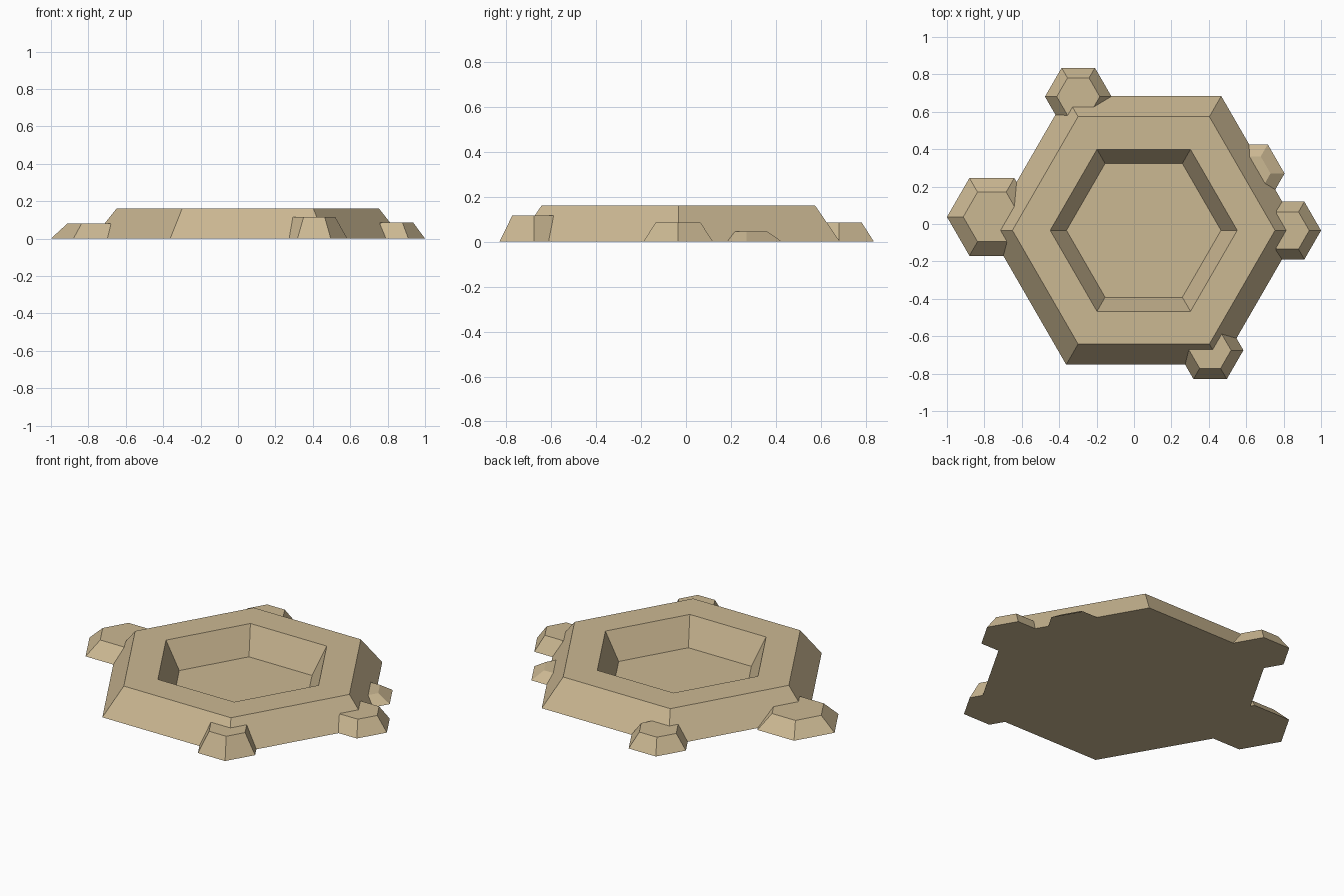
import bpy, bmesh
from math import cos, sin, pi

if "Cube" in bpy.data.objects:
    bpy.data.objects.remove(bpy.data.objects["Cube"])

stone = bpy.data.materials.new("sandstone")
stone.diffuse_color = (0.60, 0.48, 0.29, 1)
stone.use_nodes = True
stone.node_tree.nodes["Principled BSDF"].inputs["Base Color"].default_value = stone.diffuse_color


def hex_stack(name, cx, cy, rings):
    """Closed hexagonal solid through (radius, z) rings, corners pointing along x."""
    bm = bmesh.new()
    loops = [[bm.verts.new((cx + r * cos(i * pi / 3), cy + r * sin(i * pi / 3), z))
              for i in range(6)] for r, z in rings]
    for a, b in zip(loops, loops[1:]):
        for i in range(6):
            j = (i + 1) % 6
            bm.faces.new((a[i], a[j], b[j], b[i]))
    bm.faces.new(loops[0][::-1])
    bm.faces.new(loops[-1])
    bmesh.ops.recalc_face_normals(bm, faces=bm.faces)
    mesh = bpy.data.meshes.new(name)
    bm.to_mesh(mesh)
    bm.free()
    mesh.materials.append(stone)
    obj = bpy.data.objects.new(name, mesh)
    bpy.context.collection.objects.link(obj)
    return obj


# Main block: sloped outside, flat rim, sunken basin reaching almost to the ground
basin = hex_stack("hex_basin", 0.052, -0.034,
                  [(0.829, 0), (0.702, 0.16), (0.50, 0.16), (0.413, 0.003)])

# Small side stones: x, y, base radius, top radius, height
stones = [
    (-0.760, 0.038, 0.240, 0.153, 0.080),
    (-0.298, 0.681, 0.178, 0.115, 0.085),
    (0.625, 0.270, 0.180, 0.105, 0.045),
    (0.822, -0.035, 0.178, 0.115, 0.085),
    (0.407, -0.675, 0.178, 0.112, 0.116),
]
for n, (x, y, r0, r1, h) in enumerate(stones):
    s = hex_stack(f"side_stone_{n + 1}", x, y, [(r0, 0), (r1, h)])
    # Merge the stone into the block so no hidden inner faces remain
    mod = basin.modifiers.new(f"merge_stone_{n + 1}", 'BOOLEAN')
    mod.operation = 'UNION'
    mod.solver = 'EXACT'
    mod.object = s
    s.hide_render = True
    s.hide_set(True)
